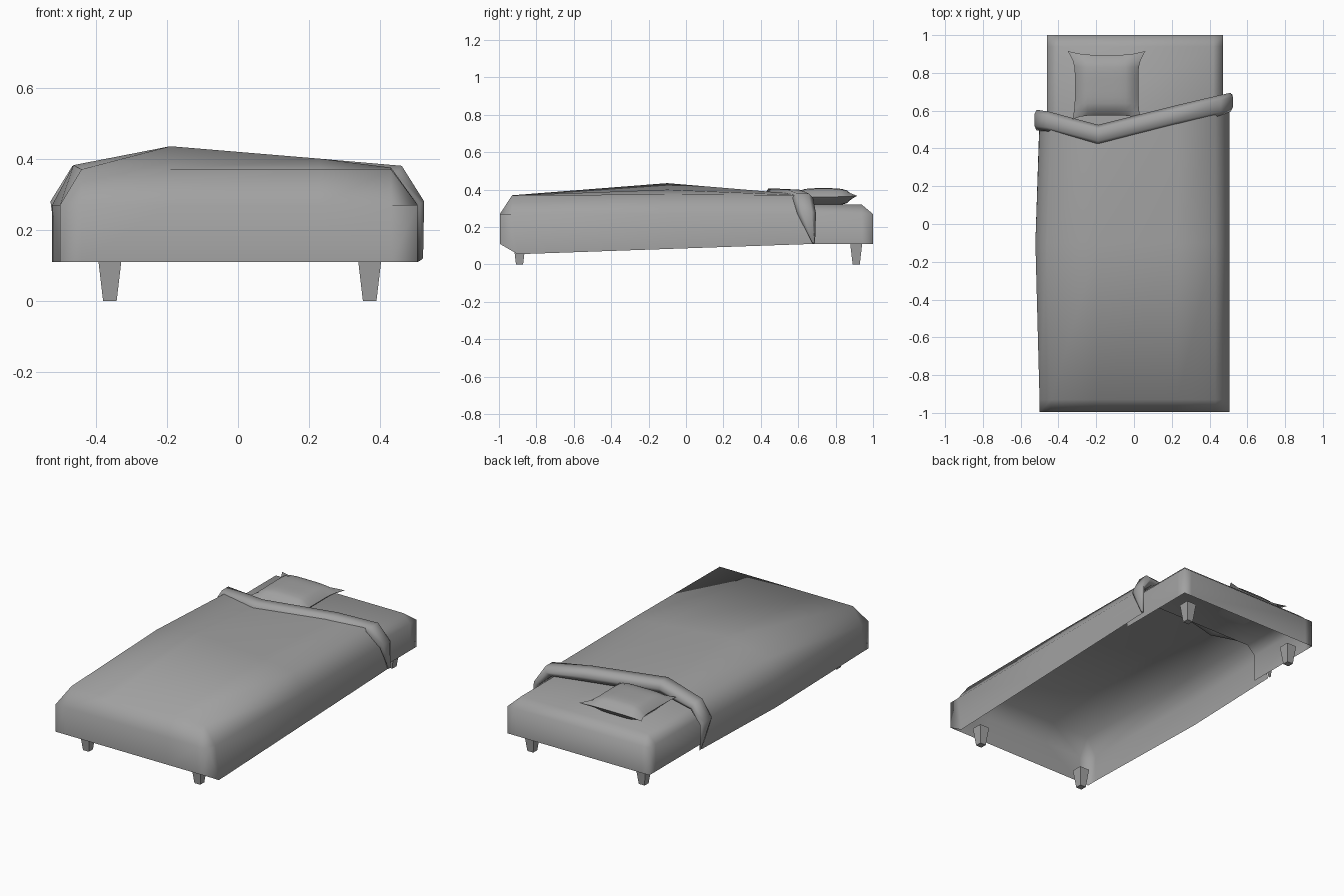
import bpy, bmesh

cube = bpy.data.objects.get("Cube")
if cube:
    bpy.data.objects.remove(cube, do_unlink=True)

GREY = (0.36, 0.36, 0.36, 1)
grey = bpy.data.materials.new("plain grey")
grey.use_nodes = True
grey.diffuse_color = GREY
grey.node_tree.nodes["Principled BSDF"].inputs["Base Color"].default_value = GREY


def build(name, rows, wrap=False, caps=False, smooth=True):
    """Skin a grid of points, one row after another."""
    bm = bmesh.new()
    grid = [[bm.verts.new(p) for p in row] for row in rows]
    n = len(rows[0])
    for a, b in zip(grid, grid[1:]):
        for j in range(n if wrap else n - 1):
            k = (j + 1) % n
            bm.faces.new((a[j], a[k], b[k], b[j]))
    if caps:
        bm.faces.new(grid[0])
        bm.faces.new(grid[-1])
    bmesh.ops.remove_doubles(bm, verts=bm.verts, dist=0.0005)
    bmesh.ops.dissolve_degenerate(bm, edges=bm.edges, dist=0.0005)
    bmesh.ops.recalc_face_normals(bm, faces=bm.faces)
    for f in bm.faces:
        f.smooth = smooth
    mesh = bpy.data.meshes.new(name)
    bm.to_mesh(mesh)
    bm.free()
    mesh.materials.append(grey)
    obj = bpy.data.objects.new(name, mesh)
    bpy.context.collection.objects.link(obj)
    return obj


# Mattress end: open shell with softened top edges
LOW = 0.11
side = [(-0.46, LOW), (-0.46, 0.27), (-0.41, 0.32), (0.42, 0.32), (0.47, 0.27), (0.47, LOW)]
end = [(0.5, 0.32), (0.94, 0.32), (1.0, 0.27), (1.0, LOW)]
build("mattress", [[(x, y, min(zx, zy)) for x, zx in side] for y, zy in end])

# Blanket: draped shell with one raised ridge and a slanted upper hem
across = [(-0.5, LOW), (-0.5, 0.27), (-0.44, 0.37), (-0.19, 0.37),
          (0.23, 0.37), (0.43, 0.37), (0.505, 0.27), (0.505, LOW)]
along = [(-0.995, LOW), (-0.995, 0.27), (-0.93, 0.37), (-0.1, 0.37), (0.5, 0.37)]
hem = [0.57, 0.52, 0.53, 0.45, 0.56, 0.62, 0.63, 0.68]
ridge = {2: 0.012, 3: 0.065, 4: 0.03, 5: 0.005}
rows = []
for i, (y, zy) in enumerate(along):
    row = []
    for j, (x, zx) in enumerate(across):
        z = min(zx, zy)
        yy = hem[j] if i == 4 else y
        if i == 3:
            z += ridge.get(j, 0)
            if j < 3:
                x -= 0.022
        if i == 4 and j in (3, 4):
            z += 0.01
        if j == 7 and i == 2:
            yy, z = -0.9, 0.055
        if j == 7 and i == 3:
            z = 0.083
        row.append((x, yy, z))
    rows.append(row)
build("blanket", rows)

# Folded hem: flattened roll running over the bed and tapering to points at both sides
path = [  # x, front y, back y, inner z, outer z, outward shift in x
    (-0.5, 0.575, 0.59, LOW, LOW + 0.01, -0.005),
    (-0.5, 0.495, 0.605, 0.265, 0.28, -0.027),
    (-0.43, 0.49, 0.595, 0.33, 0.38, -0.035),
    (-0.19, 0.415, 0.525, 0.33, 0.405, 0),
    (0.23, 0.52, 0.63, 0.33, 0.40, 0),
    (0.42, 0.57, 0.68, 0.33, 0.38, 0.04),
    (0.495, 0.595, 0.695, 0.265, 0.28, 0.028),
    (0.505, 0.675, 0.69, LOW, LOW + 0.01, 0.015),
]
rows = []
for x, f, b, zi, zo, s in path:
    d = (b - f) * 0.22
    mid = (zi + zo) / 2
    rows.append([(x, f + d, zi), (x + s * 0.6, f, mid), (x + s, f + d, zo),
                 (x + s, b - d, zo), (x + s * 0.6, b, mid), (x, b - d, zi)])
build("blanket_fold", rows, wrap=True, caps=True)

# Pillow: two puffed sheets that meet in a seam with pulled-out corners
N = 10
steps = [2 * i / N - 1 for i in range(N + 1)]


def pillow_point(u, v, sign):
    pull = abs(u) ** 5 * abs(v) ** 5
    half = 0.168 + pull * (0.037 if v > 0 else 0.012)
    x = -0.145 + u * half
    y = 0.735 + v * (0.16 + pull * 0.02)
    puff = ((1 - u ** 4) * (1 - v ** 4)) ** 0.6
    return x, y, 0.362 + sign * 0.046 * puff + pull * 0.005


for name, sign in (("pillow_top", 1), ("pillow_underside", -1)):
    build(name, [[pillow_point(u, v, sign) for u in steps] for v in steps])

# Tapered legs
for end_name, y in (("foot", -0.89), ("head", 0.91)):
    for side_name, x in (("right", -0.36), ("left", 0.37)):
        rings = []
        for r, z in ((0.019, 0), (0.032, LOW)):
            rings.append([(x - r, y - r, z), (x + r, y - r, z), (x + r, y + r, z), (x - r, y + r, z)])
        build(f"{end_name}_leg_{side_name}", rings, wrap=True, caps=True, smooth=False)
